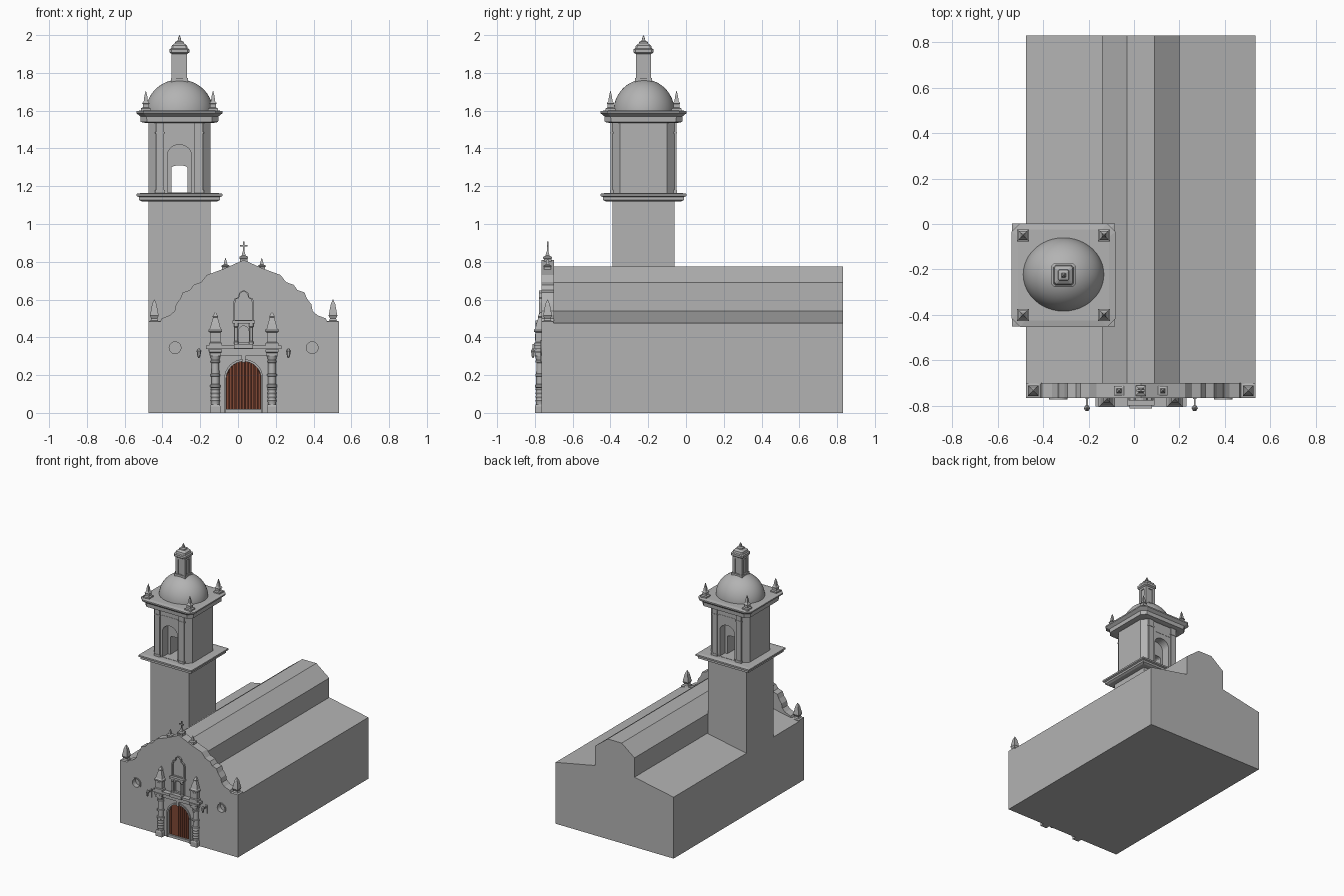
import bpy, bmesh, math

if "Cube" in bpy.data.objects:
    bpy.data.objects.remove(bpy.data.objects["Cube"])

CX = 0.03                 # facade centre line
FY = -0.765               # facade front plane
TX, TY = -0.31, -0.225    # tower centre


def material(name, rgb):
    m = bpy.data.materials.new(name)
    m.diffuse_color = (*rgb, 1)
    m.use_nodes = True
    m.node_tree.nodes["Principled BSDF"].inputs["Base Color"].default_value = m.diffuse_color
    return m


STONE = material("grey_stone", (0.45, 0.45, 0.45))
WOOD = material("brown_wood", (0.22, 0.065, 0.035))
DARK = material("dark_wood", (0.08, 0.025, 0.015))


def finish(name, bm, mat, smooth=False):
    bmesh.ops.recalc_face_normals(bm, faces=bm.faces)
    me = bpy.data.meshes.new(name)
    bm.to_mesh(me)
    bm.free()
    ob = bpy.data.objects.new(name, me)
    bpy.context.collection.objects.link(ob)
    me.materials.append(mat)
    if smooth:
        bpy.ops.object.select_all(action='DESELECT')
        ob.select_set(True)
        bpy.context.view_layer.objects.active = ob
        bpy.ops.object.shade_smooth_by_angle(angle=math.radians(35))
    return ob


def loft(name, x, y, prof, sides=4, ch=0, sy=1, smooth=False):
    """Stack of (half width, z) rings: square, chamfered square or round."""
    if sides == 4 and ch:
        c = 1 - ch
        ring = [(1, -c), (1, c), (c, 1), (-c, 1), (-1, c), (-1, -c), (-c, -1), (c, -1)]
    elif sides == 4:
        ring = [(1, -1), (1, 1), (-1, 1), (-1, -1)]
    else:
        ring = [(math.cos(a * math.tau / sides), math.sin(a * math.tau / sides)) for a in range(sides)]
    bm = bmesh.new()
    rows = [[bm.verts.new((x + r * u, y + r * v * sy, z)) for u, v in ring] for r, z in prof]
    n = len(ring)
    for a, b in zip(rows, rows[1:]):
        for i in range(n):
            bm.faces.new((a[i], a[(i + 1) % n], b[(i + 1) % n], b[i]))
    bm.faces.new(rows[0][::-1])
    bm.faces.new(rows[-1])
    return finish(name, bm, STONE, smooth)


def prism(name, pts, y0, y1, mat=STONE):
    """Extrude an (x, z) outline from y0 to y1."""
    bm = bmesh.new()
    f = bm.faces.new([bm.verts.new((x, y0, z)) for x, z in pts])
    ext = bmesh.ops.extrude_face_region(bm, geom=[f])
    for v in ext['geom']:
        if isinstance(v, bmesh.types.BMVert):
            v.co.y = y1
    return finish(name, bm, mat)


def box(name, x0, x1, y0, y1, z0, z1, mat=STONE):
    return prism(name, [(x0, z0), (x1, z0), (x1, z1), (x0, z1)], y0, y1, mat)


def cut(ob, cutter):
    m = ob.modifiers.new("cut", 'BOOLEAN')
    m.operation, m.solver, m.object = 'DIFFERENCE', 'EXACT', cutter
    bpy.context.view_layer.objects.active = ob
    bpy.ops.object.modifier_apply(modifier=m.name)
    bpy.data.objects.remove(cutter)


def arch(x, w, z0, top, rise=None, n=16):
    rise = rise or w
    return [(x - w, z0), (x + w, z0)] + [
        (x + w * math.cos(i * math.pi / n), top - rise + rise * math.sin(i * math.pi / n)) for i in range(n + 1)]


def circle(x, z, r, n=32):
    return [(x + r * math.cos(i * math.tau / n), z + r * math.sin(i * math.tau / n)) for i in range(n)]


def frame(name, outer, inner, y0, y1):
    cut_ob = prism("cutter", inner, y0 - 0.02, y1 + 0.02)
    cut(prism(name, outer, y0, y1), cut_ob)


def mirrored(half):
    return [(CX + x, z) for x, z in half] + [(CX - x, z) for x, z in reversed(half) if x > 0]


# nave with low side roofs and raised centre
prism("nave", mirrored([(.505, 0), (.505, .475), (.17, .54), (.17, .69), (.06, .775)]), -0.705, 0.83)

# scalloped facade wall, with door and round window recesses
gable = [(.505, 0), (.505, .475), (.445, .475), (.435, .50), (.39, .517), (.365, .54), (.358, .575),
         (.335, .605), (.322, .638), (.285, .65), (.265, .678), (.225, .692), (.195, .73), (.10, .765), (0, .81)]
facade = prism("facade", mirrored(gable), FY, -0.70)
cut(facade, prism("cutter", arch(CX, .093, -.01, .272), -0.80, -0.735))
for s in (-1, 1):
    wx = CX + s * .363
    cut(facade, prism("cutter", circle(wx, .345, .033), -0.80, -0.73))
    frame("round_window_ring", circle(wx, .345, .04), circle(wx, .345, .031), FY - .006, FY + .01)

# plank door: dark backing and rounded-top planks
prism("door_backing", arch(CX, .093, .0, .272), -0.742, -0.734, DARK)
for i in range(11):
    a = -.0915 + i * .0167
    b = a + .0135
    za, zb = (.179 + math.sqrt(max(0, .0925 ** 2 - t * t)) for t in (a, b))
    prism("door_plank", [(CX + a, .02), (CX + b, .02), (CX + b, zb), (CX + a, za)], -0.752, -0.74, WOOD)
box("door_sill", CX - .093, CX + .093, FY, -0.735, 0, .02)
frame("door_surround", arch(CX, .103, 0, .284), arch(CX, .093, -.02, .272), FY - .008, FY + .01)
prism("keystone", [(CX - .008, .268), (CX + .008, .268), (CX + .014, .315), (CX - .014, .315)], -0.785, FY)

# portal columns, entablature and spires
for s in (-1, 1):
    px = CX + s * .15
    loft("column_base", px, -.772, [(.027, 0), (.027, .035), (.023, .045)])
    shaft = [(.022, .04)]
    for z in (.065, .085, .105, .125):
        shaft += [(.022, z - .008), (.025, z), (.022, z + .008)]
    shaft += [(.027, .136), (.027, .148), (.021, .152), (.021, .192), (.026, .195), (.026, .205),
              (.021, .208), (.020, .265), (.025, .268), (.025, .275), (.021, .28), (.028, .305)]
    loft("column_shaft", px, -.772, shaft, 16, smooth=True)
    loft("column_capital", px, -.772, [(.028, .30), (.028, .318), (.034, .322), (.034, .335)])
    loft("portal_spire", px, -.77, [(.034, .355), (.034, .37), (.027, .374), (.027, .425), (.036, .43),
                                    (.036, .44), (.028, .447), (.021, .475), (.012, .505), (.015, .51), (.001, .535)])
    box("spire_panel", px - .015, px + .015, -.800, -.79, .383, .418)
box("architrave", CX - .18, CX + .18, -.785, FY + .01, .305, .325)
box("frieze", CX - .185, CX + .185, -.792, FY + .01, .325, .338)
box("cornice", CX - .20, CX + .20, -.802, FY + .01, .338, .356)
box("cornice_centre", CX - .05, CX + .05, -.812, FY, .340, .364)

# niche above the door
frame("niche_wall", [(CX - .05, .36), (CX + .05, .36), (CX + .05, .475), (CX - .05, .475)],
      arch(CX, .027, .375, .46), -.782, FY + .005)
for s in (-1, 1):
    loft("niche_column", CX + s * .04, -.784, [(.012, .364), (.012, .376), (.008, .38), (.008, .452),
                                              (.012, .457), (.012, .472)], 12, smooth=True)
box("niche_cornice", CX - .06, CX + .06, -.798, FY, .472, .488)
win = [(.055, .488), (.055, .585), (.048, .605), (.030, .612), (.024, .635), (.010, .646), (0, .648)]
frame("upper_window_frame", mirrored(win), [(CX + (x - CX) * .82, .493 + (z - .488) * .93) for x, z in mirrored(win)],
      FY - .012, FY + .005)

# wall lamps
for s in (-1, 1):
    lx = CX + s * .237
    box("lamp_arm", lx - .004, lx + .004, -.81, FY, .318, .326)
    box("lamp_plate", lx - .007, lx + .007, FY - .005, FY, .27, .335)
    loft("lamp", lx, -.81, [(.003, .29), (.008, .30), (.012, .325), (.014, .328), (.003, .342)], 6)

# facade finials and cross
for s in (-1, 1):
    loft("corner_finial", CX + s * .473, -.733, [(.032, .47), (.032, .484), (.02, .488), (.016, .50), (.023, .515),
                                                (.012, .575), (.001, .60)])
    loft("gable_finial", CX + s * .096, -.733, [(.018, .745), (.018, .772), (.021, .774), (.021, .78), (.010, .785),
                                               (.007, .80), (.001, .82)])
loft("cross_pedestal", CX, -.733, [(.02, .79), (.02, .815), (.023, .818), (.023, .826), (.011, .832), (.005, .855)])
box("cross_post", CX - .004, CX + .004, -.737, -.729, .85, .908)
box("cross_arm", CX - .019, CX + .019, -.737, -.729, .880, .888)

# tower shaft and lower cornice
loft("tower_shaft", TX, TY, [(.165, .40), (.165, 1.13)])
loft("tower_lower_cornice", TX, TY, [(.20, 1.12), (.215, 1.128), (.215, 1.143), (.227, 1.148), (.227, 1.16),
                                     (.20, 1.164)])

# belfry with arched recesses and a smaller opening through
belfry = loft("belfry", TX, TY, [(.165, 1.16), (.165, 1.54)], ch=.25)
for s in (-1, 1):
    cut(belfry, prism("cutter", arch(TX, .063, 1.166, 1.42, .055), TY + s * .2, TY + s * .10))
cut(belfry, prism("cutter", arch(TX, .042, 1.166, 1.31, .012), TY - .3, TY + .3))
for s in (-1, 1):
    y0, y1 = sorted((TY + s * .16, TY + s * .174))
    for t in (-1, 1):
        px = TX + t * .103
        box("belfry_pilaster", px - .022, px + .022, y0, y1, 1.16, 1.54)
        box("pilaster_cap", px - .026, px + .026, y0 - .003, y1 + .003, 1.478, 1.488)
        box("pilaster_foot", px - .026, px + .026, y0 - .003, y1 + .003, 1.16, 1.18)
    box("belfry_panel", TX - .07, TX + .07, y0 + .006, y1 - .006, 1.455, 1.49)

# upper cornice with clipped corners
loft("tower_upper_cornice", TX, TY, [(.18, 1.535), (.205, 1.54), (.207, 1.57), (.222, 1.582), (.228, 1.587),
                                     (.228, 1.597), (.20, 1.602)], ch=.16)
for s in (-1, 1):
    for t in (-1, 1):
        loft("tower_finial", TX + s * .178, TY + t * .175,
             [(.026, 1.595), (.026, 1.612), (.016, 1.617), (.016, 1.635), (.020, 1.638), (.011, 1.65),
              (.008, 1.675), (.001, 1.705)])

# dome
dome = [(.178 * math.cos(i * math.pi / 32), 1.593 + .172 * math.sin(i * math.pi / 32)) for i in range(16)]
loft("dome", TX, TY + .003, dome + [(.002, 1.765)], 48, sy=.91, smooth=True)

# lantern with recessed sides
loft("lantern_core", TX, TY, [(.034, 1.74), (.034, 1.90)])
for s in (-1, 1):
    for t in (-1, 1):
        loft("lantern_post", TX + s * .03, TY + t * .03, [(.011, 1.74), (.011, 1.90)])
loft("lantern_base", TX, TY, [(.045, 1.74), (.045, 1.772)])
loft("lantern_roof", TX, TY, [(.041, 1.885), (.041, 1.90), (.052, 1.908), (.052, 1.925), (.044, 1.93), (.040, 1.945),
                              (.024, 1.957), (.022, 1.965), (.010, 1.97), (.007, 1.985), (.001, 2.0)], ch=.2)
